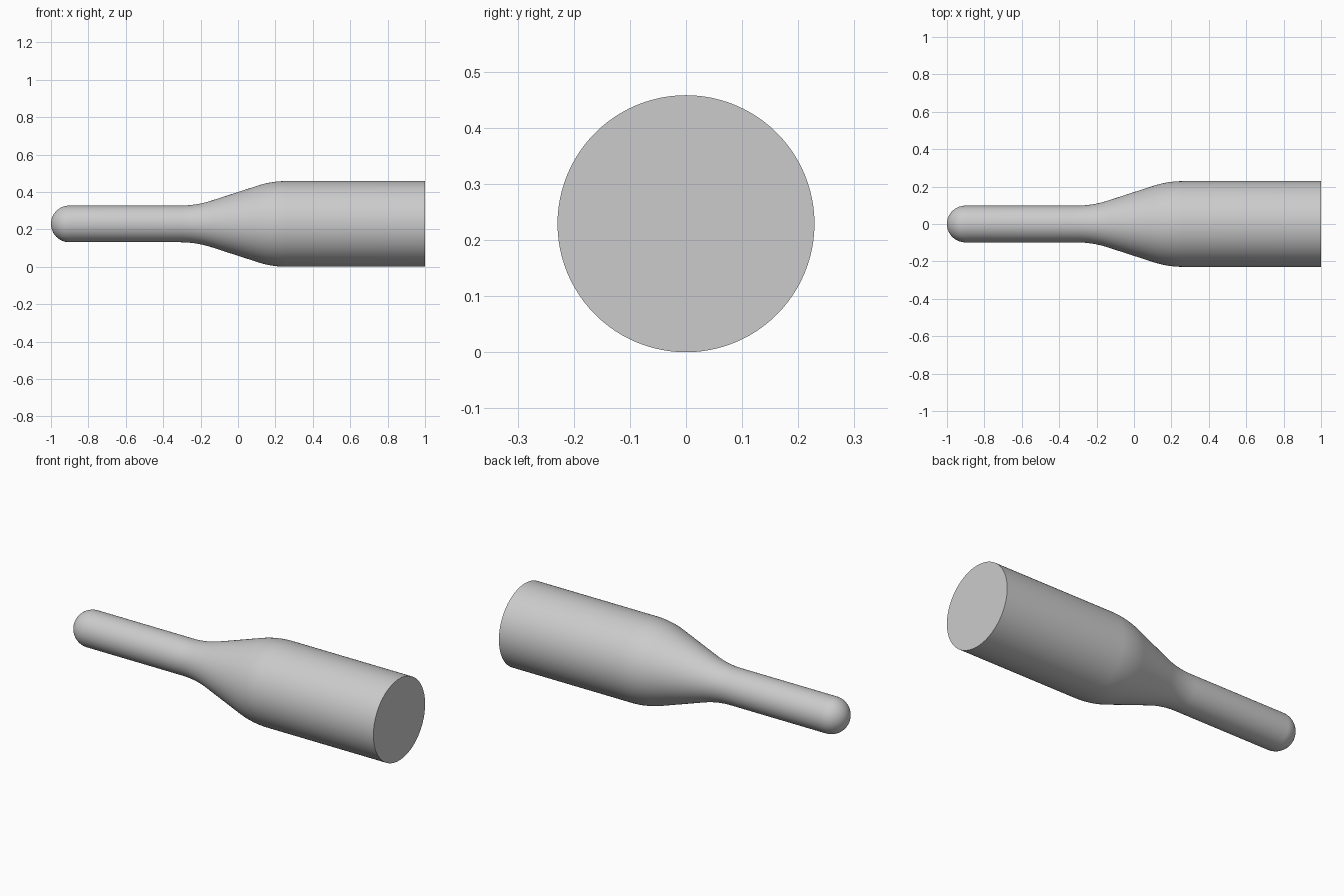
import bpy, bmesh, math
from mathutils import Vector, Matrix

cube = bpy.data.objects.get("Cube")
if cube:
    bpy.data.objects.remove(cube)

GRIP_R, BODY_R = 0.098, 0.229
SLOPE = math.radians(18)
SIDES = 96


def arc(cx, cr, radius, start, end, steps):
    """Points (x, r) on a circular arc, angles in degrees."""
    angles = [math.radians(start + (end - start) * i / steps) for i in range(steps + 1)]
    return [(cx + radius * math.cos(a), cr + radius * math.sin(a)) for a in angles]


# Half profile: rounded tip, grip, concave and convex fillets, body, flat end
tilt = math.degrees(SLOPE)
profile = arc(-1 + GRIP_R, 0, GRIP_R, 180, 90, 16)
profile += arc(-0.31, GRIP_R + 0.55, 0.55, -90, -90 + tilt, 12)
profile += arc(0.26, BODY_R - 0.5, 0.5, 90 + tilt, 90, 12)
profile += [(1, BODY_R), (1, 0)]

# Revolve the profile around the long axis
bm = bmesh.new()
verts = [bm.verts.new((x, 0, r)) for x, r in profile]
edges = [bm.edges.new(pair) for pair in zip(verts, verts[1:])]
bmesh.ops.spin(bm, geom=verts + edges, cent=(0, 0, 0), axis=(1, 0, 0),
               angle=math.tau, steps=SIDES, use_duplicate=False)
bmesh.ops.remove_doubles(bm, verts=bm.verts, dist=0.0001)
bmesh.ops.recalc_face_normals(bm, faces=bm.faces)
bmesh.ops.translate(bm, verts=bm.verts, vec=(0, 0, BODY_R))

mesh = bpy.data.meshes.new("tapered_bat")
bm.to_mesh(mesh)
bm.free()
bat = bpy.data.objects.new("tapered_bat", mesh)
bpy.context.collection.objects.link(bat)

# Plain grey finish
grey = bpy.data.materials.new("light grey")
grey.use_nodes = True
colour = (0.6, 0.6, 0.6, 1)
grey.diffuse_color = colour
grey.node_tree.nodes["Principled BSDF"].inputs["Base Color"].default_value = colour
mesh.materials.append(grey)

# Smooth sides with a sharp rim at the flat end
bpy.ops.object.select_all(action="DESELECT")
bat.select_set(True)
bpy.context.view_layer.objects.active = bat
bpy.ops.object.shade_smooth_by_angle(angle=math.radians(35))
